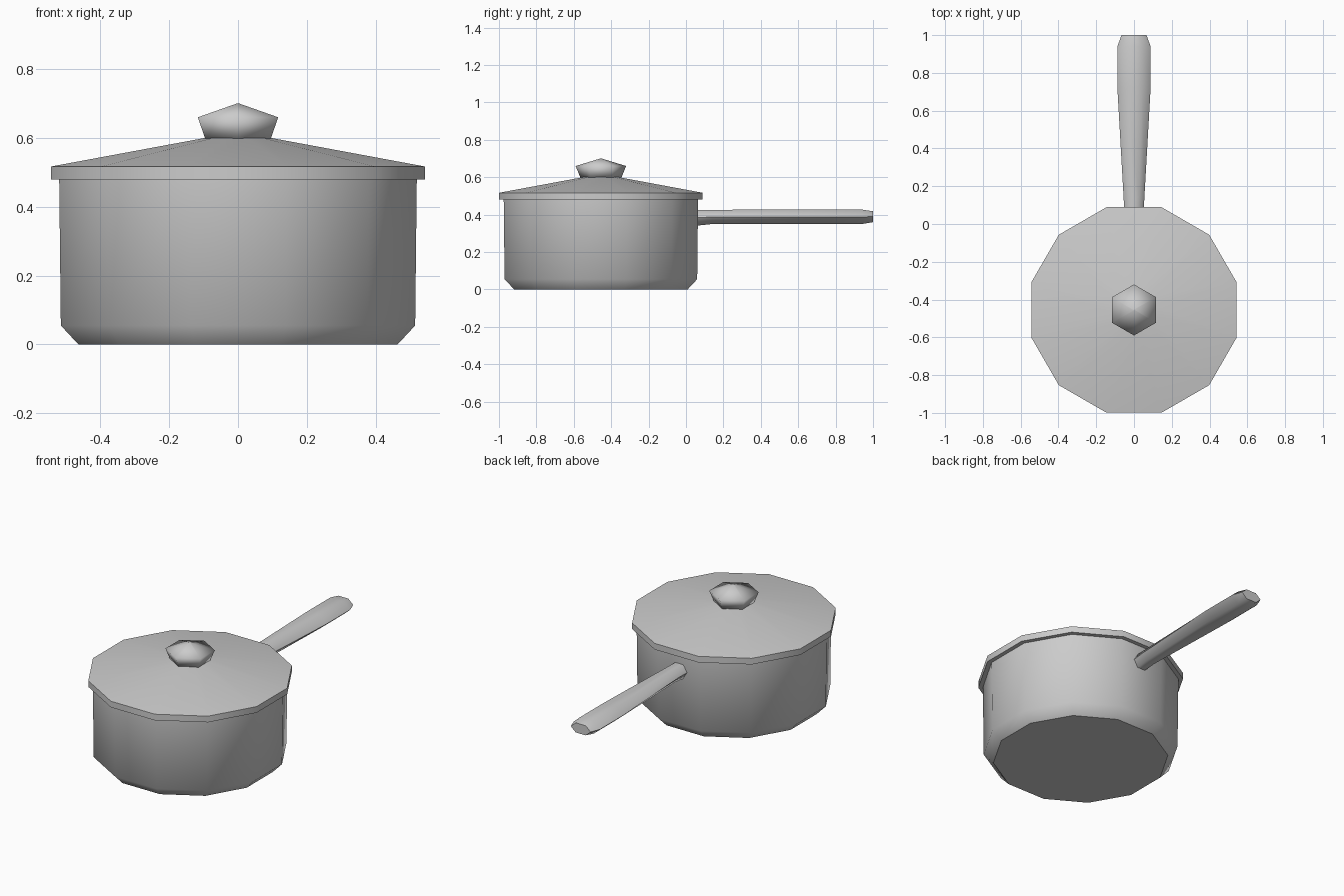
import bpy, bmesh, math

if "Cube" in bpy.data.objects:
    bpy.data.objects.remove(bpy.data.objects["Cube"])

CY = -0.455  # pan centre along y


def loft(name, rings, angle):
    """Skin a list of equal-length vertex rings, cap both ends, smooth by angle."""
    bm = bmesh.new()
    loops = [[bm.verts.new(p) for p in ring] for ring in rings]
    n = len(loops[0])
    for a, b in zip(loops, loops[1:]):
        for i in range(n):
            j = (i + 1) % n
            bm.faces.new((a[i], a[j], b[j], b[i]))
    bm.faces.new(loops[0])
    bm.faces.new(loops[-1])
    bmesh.ops.remove_doubles(bm, verts=bm.verts, dist=0.0005)
    bmesh.ops.recalc_face_normals(bm, faces=bm.faces)
    me = bpy.data.meshes.new(name)
    bm.to_mesh(me)
    bm.free()
    ob = bpy.data.objects.new(name, me)
    bpy.context.collection.objects.link(ob)
    bpy.ops.object.select_all(action='DESELECT')
    ob.select_set(True)
    bpy.context.view_layer.objects.active = ob
    bpy.ops.object.shade_smooth_by_angle(angle=math.radians(angle))
    return ob


def polygon(r, z, sides, offset):
    """Horizontal regular polygon around the pan axis."""
    return [(r * math.cos(offset + math.tau * i / sides),
             CY + r * math.sin(offset + math.tau * i / sides), z)
            for i in range(sides)]


def turned(name, profile, sides, offset_deg, angle):
    off = math.radians(offset_deg)
    return loft(name, [polygon(r, z, sides, off) for r, z in profile], angle)


# Pot body: twelve sides with a chamfered base
turned("pot_body", [(0.48, 0), (0.533, 0.055), (0.538, 0.49)], 12, 15, 45)

# Lid: thin rim and shallow cone
turned("lid", [(0.563, 0.48), (0.563, 0.517), (0.10, 0.60)], 12, 15, 45)

# Knob: six-sided, flaring up to a pointed top
bm_profile = [(0.11, 0.598), (0.135, 0.66), (0.0001, 0.702)]
off = math.radians(30)
rings = [polygon(r, z, 6, off) for r, z in bm_profile[:2]]
rings.append(polygon(0.004, 0.70, 6, off))
loft("lid_knob", rings, 180)

# Handle: flattened hexagonal section widening to the tip (y, half width, z low, z high)
stations = [(0.03, 0.05, 0.338, 0.425), (0.14, 0.055, 0.35, 0.426),
            (0.72, 0.088, 0.35, 0.427), (0.94, 0.088, 0.35, 0.427),
            (1.0, 0.066, 0.36, 0.418)]
sections = []
for y, w, lo, hi in stations:
    mid, h = (lo + hi) / 2, (hi - lo) / 2
    sections.append([(w * c, y, mid + h * s) for c, s in
                     ((1, 0), (0.5, 1), (-0.5, 1), (-1, 0), (-0.5, -1), (0.5, -1))])
loft("handle", sections, 65)
